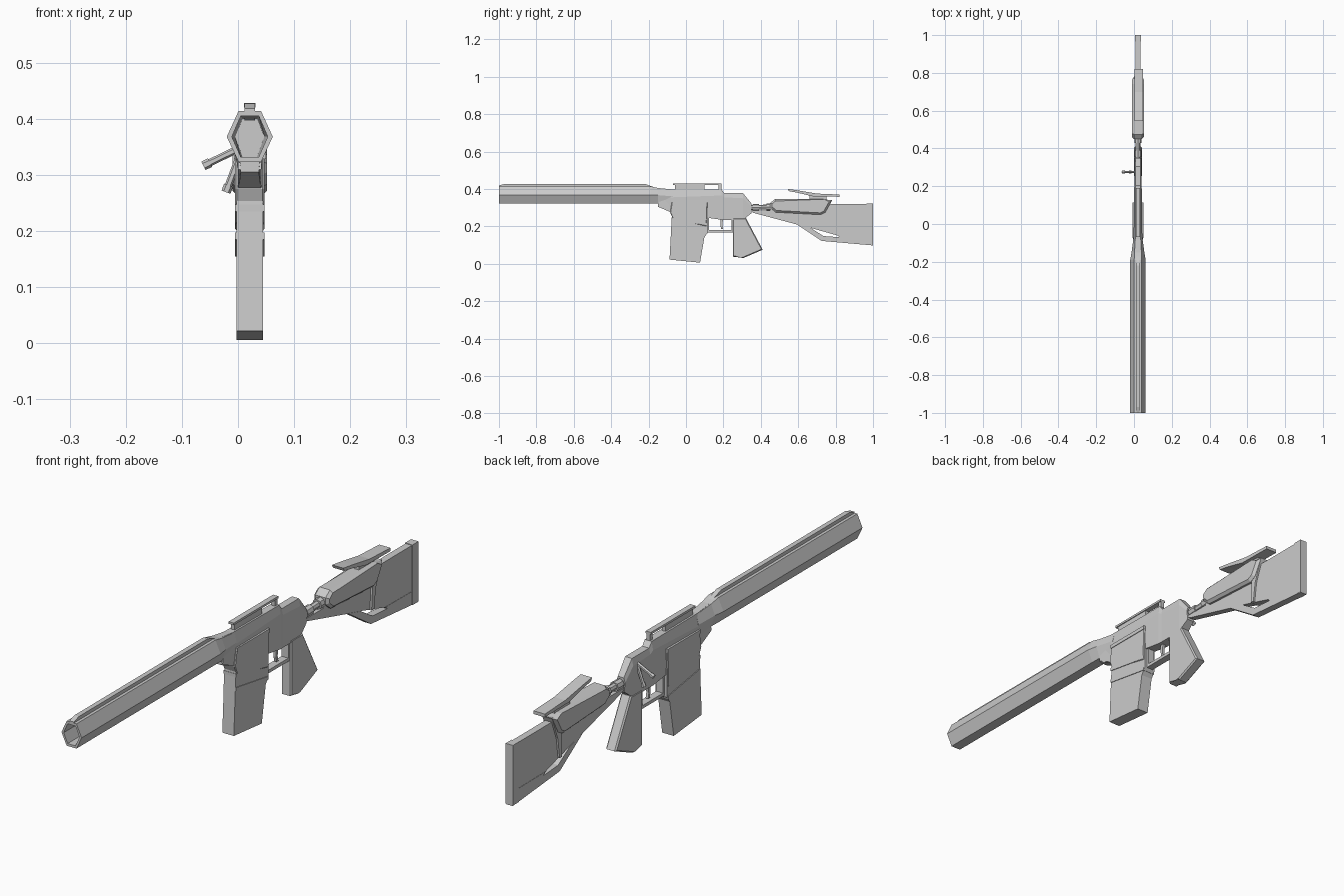
import bpy, bmesh, math
from mathutils import Vector

CX = 0.021  # centre plane of the body


def finish(name, bm):
    bmesh.ops.recalc_face_normals(bm, faces=bm.faces)
    me = bpy.data.meshes.new(name)
    bm.to_mesh(me)
    bm.free()
    ob = bpy.data.objects.new(name, me)
    bpy.context.collection.objects.link(ob)
    return ob


def prism(name, pts, half, cx=CX, bevel=0):
    """Side profile of (y, z) points extruded across x."""
    bm = bmesh.new()
    a = [bm.verts.new((cx - half, y, z)) for y, z in pts]
    b = [bm.verts.new((cx + half, y, z)) for y, z in pts]
    n = len(pts)
    for i in range(n):
        j = (i + 1) % n
        bm.faces.new((a[i], a[j], b[j], b[i]))
    caps = [bm.faces.new(a), bm.faces.new(b)]
    if bevel:
        edges = list({e for f in caps for e in f.edges})
        bmesh.ops.bevel(bm, geom=edges, offset=bevel, segments=1, affect='EDGES')
    return finish(name, bm)


def box(name, y0, y1, z0, z1, half, cx=CX):
    return prism(name, [(y0, z0), (y1, z0), (y1, z1), (y0, z1)], half, cx)


def hex_loft(name, stations):
    """Hexagonal body; station = y, top, mid, bottom z, then half widths."""
    bm = bmesh.new()
    rings = []
    for y, zt, zm, zb, ht, hm, hb in stations:
        sec = [(ht, zt), (hm, zm), (hb, zb), (-hb, zb), (-hm, zm), (-ht, zt)]
        rings.append([bm.verts.new((CX + x, y, z)) for x, z in sec])
    for r, s in zip(rings, rings[1:]):
        for i in range(6):
            j = (i + 1) % 6
            bm.faces.new((r[i], r[j], s[j], s[i]))
    bm.faces.new(rings[0])
    bm.faces.new(rings[-1])
    return finish(name, bm)


def rod(name, p, q, r, sides=6):
    p, q = Vector(p), Vector(q)
    d = q - p
    bm = bmesh.new()
    bmesh.ops.create_cone(bm, cap_ends=True, segments=sides, radius1=r, radius2=r, depth=d.length)
    bm.transform(d.to_track_quat('Z', 'Y').to_matrix().to_4x4())
    bmesh.ops.translate(bm, vec=(p + q) / 2, verts=bm.verts)
    return finish(name, bm)


# Hollow hexagonal shroud, tapering into the receiver
hex_loft("barrel_shroud", [
    (-0.07, .395, .36, .30, .014, .023, .018),
    (-0.15, .405, .367, .323, .018, .034, .019),
    (-0.19, .414, .368, .323, .020, .041, .020),
    (-1.00, .414, .368, .323, .020, .041, .020),
    (-1.00, .405, .368, .332, .016, .032, .016),
    (-0.22, .400, .368, .332, .013, .026, .013)])
prism("barrel_rib", [(-1, .412), (-1, .418), (-.97, .427), (-.22, .427), (-.13, .395)], .009)

# Receiver
hex_loft("receiver", [
    (-0.15, .405, .355, .305, .012, .020, .016),
    (-0.08, .398, .355, .275, .014, .023, .020),
    (0.19, .396, .365, .235, .014, .020, .020),
    (0.205, .377, .355, .235, .014, .019, .019),
    (0.305, .377, .350, .235, .014, .019, .019),
    (0.35, .322, .305, .270, .012, .018, .014)])
prism("lower_front", [(-.15, .31), (-.08, .275), (-.08, .34), (-.14, .345)], .021)
prism("magazine_well", [(-.085, .275), (-.07, .24), (.11, .20), (.115, .335), (-.075, .335)],
      .026, bevel=.003)
box("side_rim", -.075, .115, .328, .342, .0285)

# Magazine with raised bands
prism("magazine", [(-.075, .27), (-.088, .022), (.075, .006), (.098, .14), (.115, .165), (.115, .27)],
      .0235)
for i, z in enumerate((.235, .185)):
    prism(f"magazine_band_{i}", [(-.078, z + .012), (-.078, z), (.11, z - .03), (.11, z - .018)], .026)

# Sight rail on top
box("rail_head", -.07, .19, .420, .428, .0105)
box("rail_neck", -.06, .10, .39, .422, .007)
box("rail_post", .175, .19, .385, .422, .007)

# Trigger and guard
box("guard_bottom", .115, .25, .168, .180, .014)
box("guard_front", .112, .124, .168, .25, .014)
box("guard_rear", .243, .255, .168, .25, .014)
prism("trigger", [(.185, .24), (.198, .24), (.194, .205), (.198, .185), (.188, .185), (.184, .205)], .005)

# Grip
prism("grip", [(.25, .245), (.32, .245), (.41, .075), (.305, .03), (.295, .038), (.25, .038)],
      .021, bevel=.005)

# Two handles on the left, each with a knob
for i, (start, end) in enumerate((((.008, .350), (-.058, .318)), ((.005, .340), (-.020, .273)))):
    p, q = Vector((start[0], .275, start[1])), Vector((end[0], .275, end[1]))
    d = (q - p).normalized()
    rod(f"handle_{i}", p, q, .0065)
    rod(f"handle_knob_{i}", q - d * .009, q + d * .004, .0085)

# Link between receiver and stock
rod("stock_tube", (CX, .33, .300), (CX, .50, .305), .013, 8)
rod("stock_tube_sleeve", (CX, .355, .300), (CX, .39, .301), .018, 8)
rod("stock_tube_collar", (CX, .43, .303), (CX, .47, .305), .019, 8)

# Stock with open strut
prism("stock", [(.34, .285), (.36, .272), (.60, .208), (.68, .185), (.735, .165), (.82, .148),
                (.83, .138), (.74, .145), (.675, .181), (.60, .207), (.725, .122), (1, .098), (1, .32),
                (.46, .32), (.44, .29)][:3] +
      [(.68, .188), (.82, .148), (.975, .148), (.975, .32), (.46, .32), (.45, .285)], .013)
prism("stock_strut", [(.59, .212), (.725, .122), (1, .098), (1, .150), (.81, .152), (.82, .142),
                      (.735, .148), (.665, .192)], .014)
box("butt_plate", .965, 1.0, .10, .322, .015)

# Cheek body and raised cheek rest
prism("cheek_body", [(.45, .325), (.475, .345), (.74, .345), (.78, .338), (.745, .275), (.72, .262),
                     (.48, .275), (.45, .30)], .031, bevel=.010)
prism("cheek_clamp", [(.72, .34), (.78, .34), (.745, .25), (.735, .175), (.72, .175), (.725, .25)], .020)
prism("cheek_rest", [(.545, .400), (.60, .392), (.70, .375), (.82, .370), (.82, .358), (.68, .360),
                     (.595, .380), (.55, .388)], .023, cx=.025)
box("cheek_rest_post", .66, .75, .335, .366, .010)
